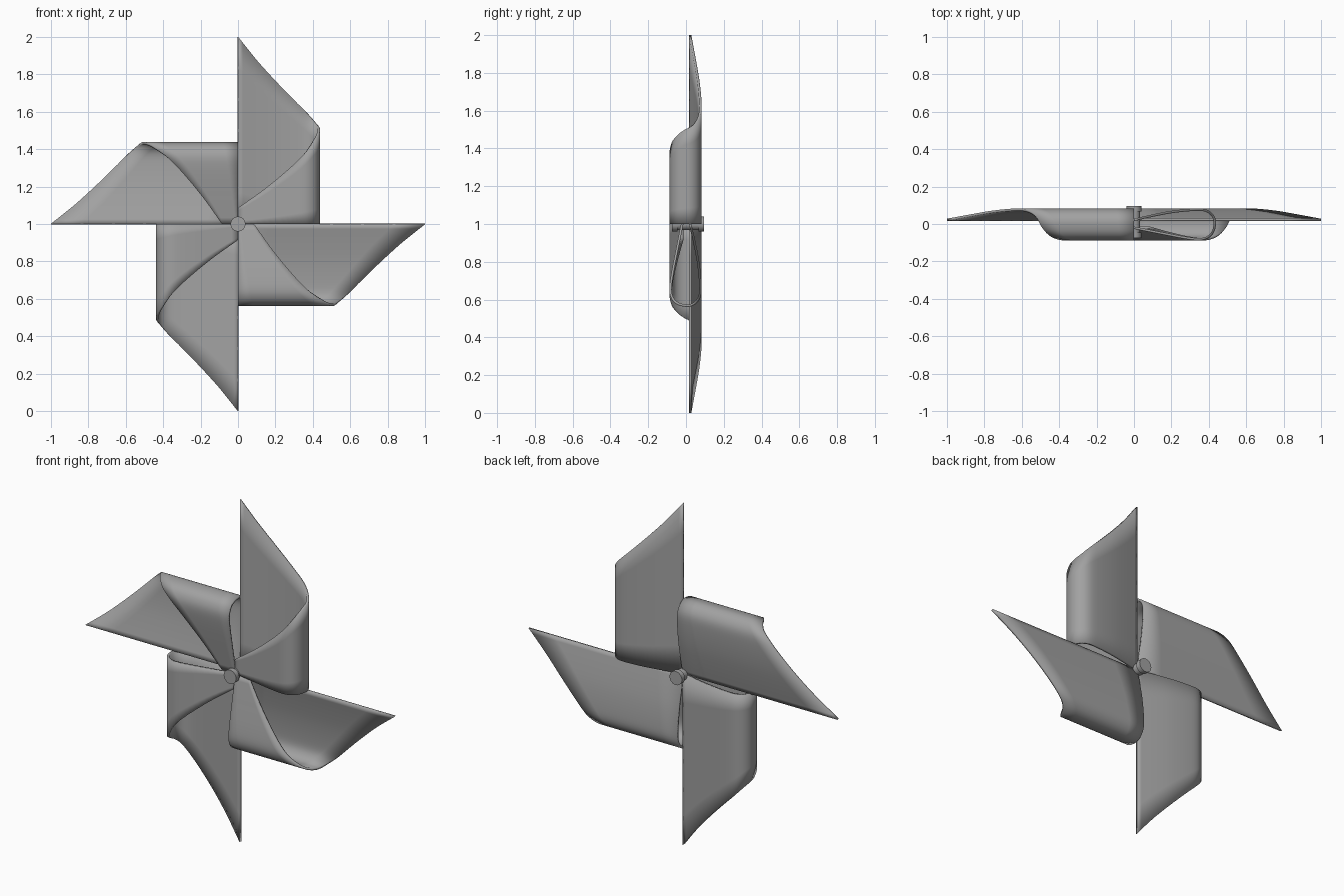
import bpy, bmesh, math
from mathutils import Vector

cube = bpy.data.objects.get("Cube")
if cube:
    bpy.data.objects.remove(cube, do_unlink=True)

grey = bpy.data.materials.new("plain grey")
grey.use_nodes = True
grey.diffuse_color = (0.36, 0.36, 0.36, 1)
grey.node_tree.nodes["Principled BSDF"].inputs["Base Color"].default_value = (0.36, 0.36, 0.36, 1)


def smooth_path(points, steps=4):
    """Catmull-Rom curve through the points."""
    pts = [Vector(p) for p in points]
    pts = [2 * pts[0] - pts[1]] + pts + [2 * pts[-1] - pts[-2]]
    path = []
    for a, b, c, d in zip(pts, pts[1:], pts[2:], pts[3:]):
        for i in range(steps):
            t = i / steps
            path.append(0.5 * (2 * b + (c - a) * t + (2 * a - 5 * b + 4 * c - d) * t * t
                               + (3 * b - a - 3 * c + d) * t ** 3))
    return path + [pts[-2]]


def finish(obj):
    bpy.ops.object.select_all(action="DESELECT")
    obj.select_set(True)
    bpy.context.view_layer.objects.active = obj
    bpy.ops.object.shade_smooth_by_angle(angle=math.radians(35))


# Curled sheet: slanted upper edge runs from the outer tip, round the fold, to the hub
edge = smooth_path([
    (0, 0.022, 1.0), (0.1, 0.045, 0.875), (0.2, 0.064, 0.765), (0.3, 0.075, 0.662),
    (0.37, 0.075, 0.592), (0.41, 0.056, 0.543), (0.43, 0.025, 0.515), (0.431, -0.01, 0.497),
    (0.42, -0.045, 0.468), (0.395, -0.07, 0.43), (0.35, -0.082, 0.37),
    (0.27, -0.073, 0.292), (0.14, -0.048, 0.185), (0, -0.02, 0.085)])
bm = bmesh.new()
rows = 6
grid = [[bm.verts.new((p.x, p.y, p.z * j / rows)) for j in range(rows + 1)] for p in edge]
for left, right in zip(grid, grid[1:]):
    for j in range(rows):
        bm.faces.new((left[j], right[j], right[j + 1], left[j + 1]))
bmesh.ops.recalc_face_normals(bm, faces=bm.faces)
sheet = bpy.data.meshes.new("curled_sheet")
bm.to_mesh(sheet)
bm.free()
sheet.materials.append(grey)

# Four blades around the hub
for i, name in enumerate(("top", "left", "bottom", "right")):
    blade = bpy.data.objects.new(name + "_blade", sheet.copy())
    bpy.context.collection.objects.link(blade)
    blade.location.z = 1
    blade.rotation_euler.y = math.pi / 2 * (i if i % 2 == 0 else -i + 4)
    thick = blade.modifiers.new("thickness", "SOLIDIFY")
    thick.thickness = 0.013
    thick.offset = 0
    finish(blade)


# Pin through the centre with a cap at each end
def pin_part(name, radius, front, back):
    bpy.ops.mesh.primitive_cylinder_add(
        vertices=32, radius=radius, depth=back - front,
        location=(0, (front + back) / 2, 1), rotation=(math.pi / 2, 0, 0))
    part = bpy.context.object
    part.name = name
    part.data.materials.append(grey)
    finish(part)


pin_part("hub_pin", 0.033, -0.06, 0.08)
pin_part("front_cap", 0.04, -0.075, -0.045)
pin_part("back_cap", 0.04, 0.067, 0.095)
